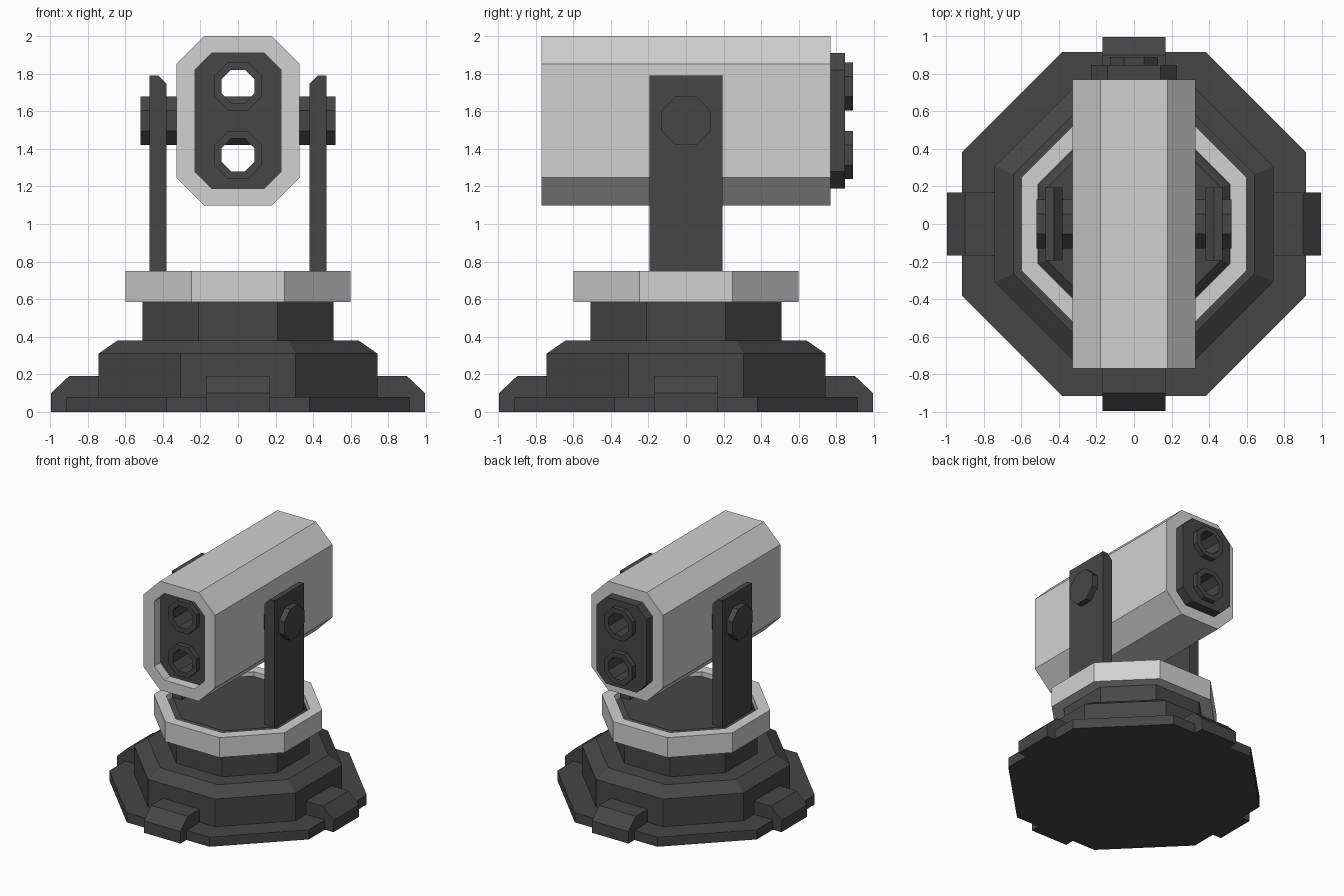
import bpy, bmesh, math
from mathutils import Matrix

if "Cube" in bpy.data.objects:
    bpy.data.objects.remove(bpy.data.objects["Cube"])


def material(name, v):
    m = bpy.data.materials.new(name)
    m.diffuse_color = (v, v, v, 1)
    m.use_nodes = True
    m.node_tree.nodes["Principled BSDF"].inputs["Base Color"].default_value = m.diffuse_color
    return m


LIGHT = material("light_grey", 0.64)
DARK = material("dark_grey", 0.062)


def finish(name, bm, mat, matrix=None):
    if matrix:
        bm.transform(matrix)
    bmesh.ops.recalc_face_normals(bm, faces=bm.faces[:])
    me = bpy.data.meshes.new(name)
    bm.to_mesh(me)
    bm.free()
    me.materials.append(mat)
    ob = bpy.data.objects.new(name, me)
    bpy.context.collection.objects.link(ob)
    return ob


def octagon(hx, hy, cut=None, cx=0, cy=0):
    """Chamfered rectangle; a regular octagon when hx == hy and cut is None."""
    c = hx * (1 - math.tan(math.pi / 8)) if cut is None else cut
    q = [(hx, hy - c), (hx - c, hy), (c - hx, hy), (-hx, hy - c),
         (-hx, c - hy), (c - hx, -hy), (hx - c, -hy), (hx, c - hy)]
    return [(cx + x, cy + y) for x, y in q]


def loft(name, sections, mat, matrix=None, closed=False):
    """Skin a list of (profile, height); closed joins last to first (tube)."""
    bm = bmesh.new()
    loops = [[bm.verts.new((x, y, h)) for x, y in p] for p, h in sections]
    pairs = list(zip(loops, loops[1:]))
    if closed:
        pairs.append((loops[-1], loops[0]))
    else:
        bm.faces.new(loops[0])
        bm.faces.new(loops[-1])
    n = len(loops[0])
    for a, b in pairs:
        for i in range(n):
            j = (i + 1) % n
            bm.faces.new((a[i], a[j], b[j], b[i]))
    return finish(name, bm, mat, matrix)


def tube(name, outer, inner, h0, h1, mat, matrix=None):
    return loft(name, [(outer, h0), (outer, h1), (inner, h1), (inner, h0)],
                mat, matrix, closed=True)


# profile axes (a, b, h) mapped to (x, z, y) and to (y, z, x)
ALONG_Y = Matrix(((1, 0, 0, 0), (0, 0, 1, 0), (0, 1, 0, 0), (0, 0, 0, 1)))
ALONG_X = Matrix(((0, 0, 1, 0), (1, 0, 0, 0), (0, 1, 0, 0), (0, 0, 0, 1)))


def reg(r):
    return octagon(r, r)


# stepped base
loft("base_plate", [(reg(0.917), 0), (reg(0.917), 0.08)], DARK)
loft("base_step", [(reg(0.742), 0.07), (reg(0.742), 0.31), (reg(0.642), 0.38)], DARK)
loft("turntable_core", [(reg(0.508), 0.37), (reg(0.508), 0.70), (reg(0.465), 0.74)], DARK)
tube("turntable_ring", reg(0.6), reg(0.512), 0.585, 0.75, LIGHT)

# four feet around the base
foot = [(0.70, 0), (0.995, 0), (0.995, 0.10), (0.90, 0.19), (0.70, 0.19)]
for i in range(4):
    loft(f"foot_{i + 1}", [(foot, -0.168), (foot, 0.168)], DARK,
         Matrix.Rotation(i * math.pi / 2, 4, 'Z') @ ALONG_Y)

# yoke arms with an inner top chamfer, and the axle
for side, s in (("right", 1), ("left", -1)):
    arm = [(s * 0.38, 0.72), (s * 0.47, 0.72), (s * 0.47, 1.79),
           (s * 0.425, 1.79), (s * 0.38, 1.745)]
    loft(f"{side}_arm", [(arm, -0.195), (arm, 0.195)], DARK, ALONG_Y)
axle = octagon(0.13, 0.13, cy=1.55)
loft("axle", [(axle, -0.518), (axle, 0.518)], DARK, ALONG_X)

# housing shell, open at both ends
MID = 1.55
inner = octagon(0.23, 0.36, 0.09, cy=MID)
tube("housing", octagon(0.328, 0.452, 0.15, cy=MID), inner, -0.77, 0.77, LIGHT, ALONG_Y)

# core block, recessed in front and protruding at the back, with two bores
core = loft("core_block", [(inner, -0.69), (inner, 0.848)], DARK, ALONG_Y)
for n, z in (("upper", MID + 0.183), ("lower", MID - 0.183)):
    tube(f"{n}_barrel", octagon(0.128, 0.128, cy=z), octagon(0.088, 0.088, cy=z),
         -0.73, 0.89, DARK, ALONG_Y)
    bore = octagon(0.105, 0.105, cy=z)
    cutter = loft("cutter", [(bore, -1), (bore, 1)], DARK, ALONG_Y)
    cutter.hide_render = True
    mod = core.modifiers.new("bore", 'BOOLEAN')
    mod.operation = 'DIFFERENCE'
    mod.solver = 'EXACT'
    mod.object = cutter
    bpy.context.view_layer.update()
    dg = bpy.context.evaluated_depsgraph_get()
    me = bpy.data.meshes.new_from_object(core.evaluated_get(dg))
    core.modifiers.clear()
    core.data = me
    bpy.data.objects.remove(cutter)
